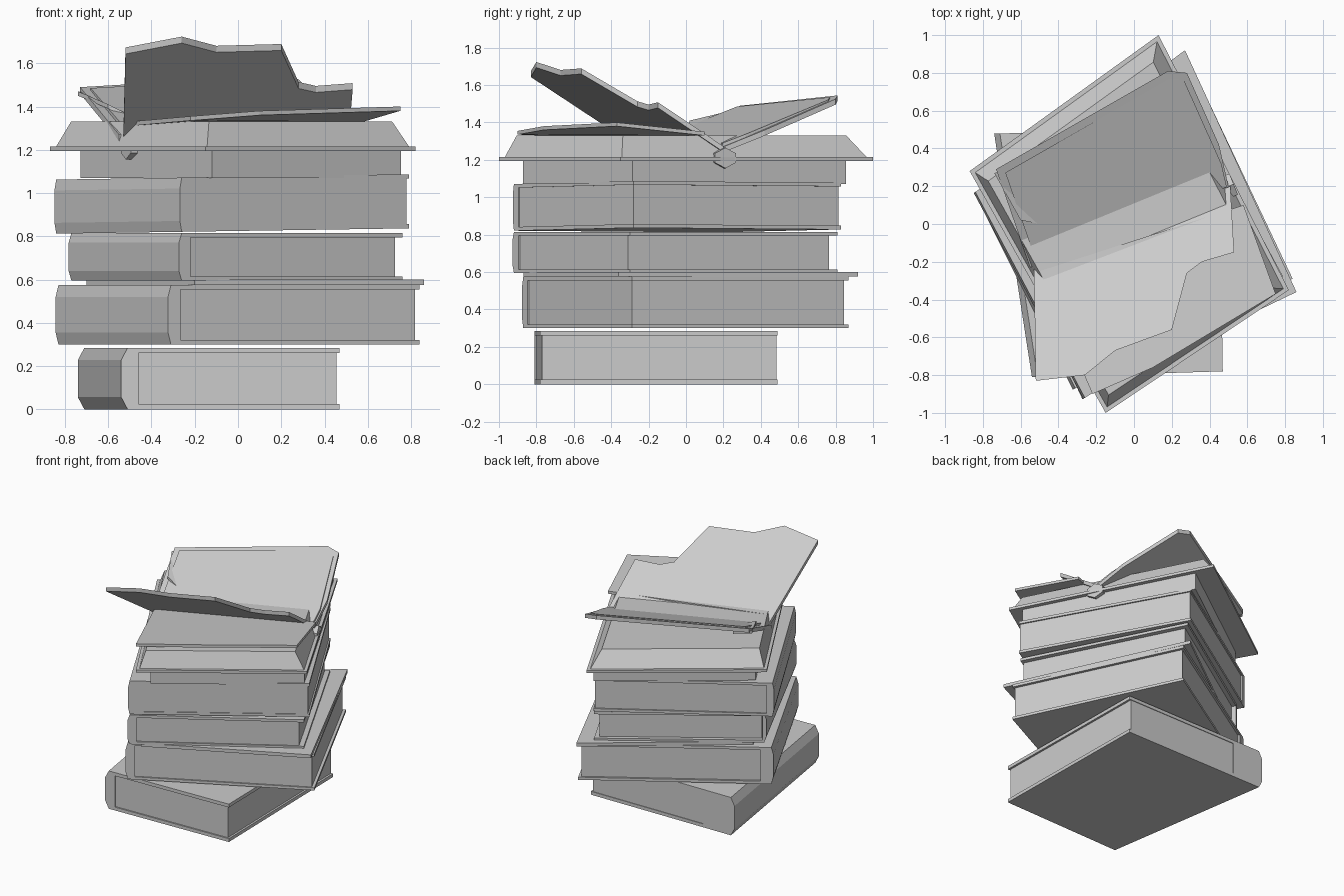
import bpy, bmesh
from mathutils import Vector, geometry

if "Cube" in bpy.data.objects:
    bpy.data.objects.remove(bpy.data.objects["Cube"])

grey = bpy.data.materials.new("paper grey")
grey.use_nodes = True
grey.diffuse_color = (0.6, 0.6, 0.6, 1)
grey.node_tree.nodes["Principled BSDF"].inputs["Base Color"].default_value = (0.6, 0.6, 0.6, 1)


def loft(name, rings):
    """Closed solid through a list of equal-sized point rings."""
    bm = bmesh.new()
    loops = [[bm.verts.new(p) for p in ring] for ring in rings]
    count = len(loops[0])
    for low, high in zip(loops, loops[1:]):
        for i in range(count):
            j = (i + 1) % count
            bm.faces.new((low[i], low[j], high[j], high[i]))
    bm.faces.new(loops[0][::-1])
    bm.faces.new(loops[-1])
    bmesh.ops.recalc_face_normals(bm, faces=bm.faces)
    mesh = bpy.data.meshes.new(name)
    bm.to_mesh(mesh)
    bm.free()
    mesh.materials.append(grey)
    obj = bpy.data.objects.new(name, mesh)
    bpy.context.collection.objects.link(obj)
    return obj


def inset(corners, amounts):
    """Move each edge of a counter-clockwise outline inward by its own amount."""
    lines = []
    for i, amount in enumerate(amounts):
        a, b = Vector((*corners[i], 0)), Vector((*corners[(i + 1) % len(corners)], 0))
        d = (b - a).normalized()
        shift = Vector((-d.y, d.x, 0)) * amount
        lines.append((a + shift, b + shift))
    return [geometry.intersect_line_line(*lines[i - 1], *lines[i])[0].xy
            for i in range(len(lines))]


def ring(corners, z, tilt=0):
    return [(p[0], p[1], z + tilt * p[0]) for p in corners]


def slab(name, points, thickness):
    """Flat sheet hanging below the given outline."""
    return loft(name, [[(x, y, z - thickness) for x, y, z in points], points])


def closed_book(name, corners, z0, z1, tilt=0.0, board=0.02, bulge=0.015, gaps=(0.01, 0.02, 0.015)):
    """Corners run left, front, right, back; the spine joins left and front."""
    for part, low in (("lower_cover", z0), ("upper_cover", z1 - board)):
        loft(f"{name}_{part}", [ring(corners, low, tilt), ring(corners, low + board, tilt)])
    pages = inset(corners, (0.02, *gaps))
    loft(f"{name}_pages", [ring(pages, z0 + board / 2, tilt), ring(pages, z1 - board / 2, tilt)])
    # Rounded spine
    width = (Vector(corners[2]) - Vector(corners[1])).length
    profile = ((0, 0), (0.2, bulge), (0.8, bulge), (1, 0))
    loft(f"{name}_spine", [
        ring(inset(corners, (-out, 0, width - 0.05, 0)), z0 + (z1 - z0) * t, tilt)
        for t, out in profile])


# Closed books from the bottom up
closed_book("bottom_book", [(-.71, .48), (-.51, -.81), (.47, -.78), (.45, .49)],
            0.0, 0.285, board=0.025, bulge=0.03, gaps=(.01, .015, .005))
closed_book("second_book", [(-.83, .17), (-.31, -.87), (.84, -.29), (.29, .87)],
            0.30, 0.575)
closed_book("third_book", [(-.77, .17), (-.26, -.92), (.76, -.3), (.2, .81)],
            0.595, 0.815, gaps=(.01, .035, .03))
closed_book("fourth_book", [(-.84, .17), (-.26, -.92), (.79, -.28), (.19, .83)],
            0.825, 1.075, tilt=0.015, bulge=0.01, gaps=(.005, .01, .01))

# Overhanging board between the second and third books
board = [(-.7, .2), (-.2, -.87), (.86, -.36), (.27, .92)]
loft("loose_board", [ring(board, .575), ring(board, .6)])

# Fifth book: lower pages, wide cover and a sloping upper block
wide = [(-.87, .28), (-.15, -1.0), (.82, -.35), (.13, 1.0)]
lower = inset(wide, (.09, .09, .03, .14))
loft("fifth_book_pages", [ring(lower, 1.07), ring(lower, 1.21)])
loft("fifth_book_cover", [ring(wide, 1.195), ring(wide, 1.215)])
loft("fifth_book_upper_block", [
    ring(inset(wide, (.02,) * 4), 1.21),
    ring(inset(wide, (.06, .07, .09, .1)), 1.33)])
slab("fifth_book_raised_sheet", [
    (-.22, -.9, 1.355), (.1, -.76, 1.38), (.75, -.37, 1.40), (.58, .1, 1.35), (-.5, -.25, 1.33)], 0.02)

# Open book: each leaf is a tilted sheet whose height grows away from the fold
fold = Vector((.5, .2))
along = Vector((.93, .38)).normalized()
across = Vector((along.y, -along.x))


def leaf(name, outline, slope, base, thickness):
    points = [(x, y, base + slope * abs((Vector((x, y)) - fold).dot(across))) for x, y in outline]
    return slab(name, points, thickness)


front = [(-.53, -.22), (-.52, -.83), (-.26, -.8), (-.1, -.67), (.2, -.56),
         (.28, -.26), (.36, -.2), (.53, -.15), (.51, .2)]
back = [(-.55, -.23), (.5, .2), (.45, .42), (.28, .8), (.18, .81), (-.73, .29)]
leaf("open_book_front_leaf", front, .71, 1.27, .03)
leaf("open_book_back_leaf", back, .4, 1.27, .03)
leaf("open_book_back_pages", inset(back, (0, .01, .03, .04, .04, .04)), .38, 1.29, .03)

# Loose corner of the curled pages
slab("curled_page", [(-.74, .27, 1.47), (-.6, .02, 1.41), (-.5, .0, 1.36), (-.6, .3, 1.44)], .02)

# Fold of the open book, as a six-sided bar
bar = [(0, .05), (.06, .02), (.06, -.03), (0, -.06), (-.06, -.03), (-.06, .02)]
ends = (fold - along * 1.1, fold + along * .03)
loft("open_book_fold", [
    [(e.x + across.x * a, e.y + across.y * a, 1.215 + h) for a, h in bar] for e in ends])
